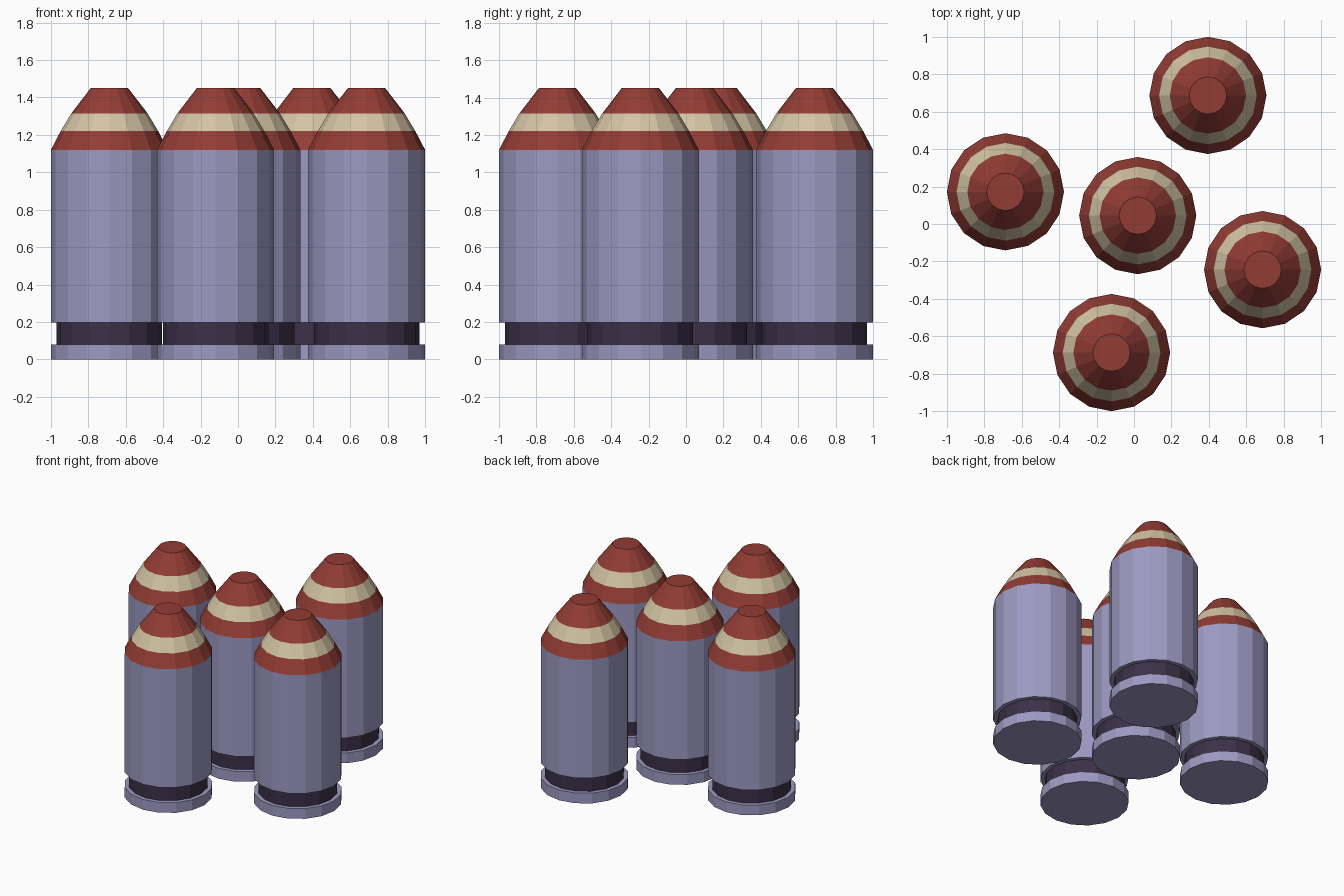
import bpy
from math import cos, sin, tau

if "Cube" in bpy.data.objects:
    bpy.data.objects.remove(bpy.data.objects["Cube"])

SIDES = 16


def material(name, color):
    m = bpy.data.materials.new(name)
    m.diffuse_color = (*color, 1)
    m.use_nodes = True
    m.node_tree.nodes["Principled BSDF"].inputs["Base Color"].default_value = m.diffuse_color
    return m


MATS = [
    material("casing_lavender", (0.34, 0.32, 0.54)),
    material("groove_dark", (0.045, 0.03, 0.065)),
    material("tip_red", (0.29, 0.045, 0.035)),
    material("band_cream", (0.65, 0.55, 0.37)),
]
CASING, GROOVE, RED, CREAM = range(4)

# Profile rings: radius, height, material of the band rising to the next ring
PROFILE = [
    (0.313, 0.00, CASING),   # base rim
    (0.313, 0.08, CASING),   # rim top
    (0.282, 0.08, GROOVE),   # extractor groove
    (0.282, 0.197, CASING),  # ledge under casing
    (0.313, 0.197, CASING),  # casing wall
    (0.313, 1.12, RED),      # lower tip
    (0.261, 1.22, CREAM),    # painted band
    (0.204, 1.315, RED),     # upper tip
    (0.100, 1.45, RED),      # flat nose
]


def lathe(name, profile):
    verts, faces, mats = [], [], []
    for r, z, _ in profile:
        verts += [(r * cos(tau * i / SIDES), r * sin(tau * i / SIDES), z)
                  for i in range(SIDES)]
    for k, (_, _, mat) in enumerate(profile[:-1]):
        a, b = k * SIDES, (k + 1) * SIDES
        for i in range(SIDES):
            j = (i + 1) % SIDES
            faces.append((a + i, a + j, b + j, b + i))
            mats.append(mat)
    # end caps
    last = (len(profile) - 1) * SIDES
    faces.append(tuple(reversed(range(SIDES))))
    faces.append(tuple(range(last, last + SIDES)))
    mats += [profile[0][2], profile[-1][2]]
    mesh = bpy.data.meshes.new(name)
    mesh.from_pydata(verts, [], faces)
    for m in MATS:
        mesh.materials.append(m)
    for poly, m in zip(mesh.polygons, mats):
        poly.material_index = m
    mesh.update()
    return mesh


# Five identical cartridges standing upright
cartridge = lathe("cartridge", PROFILE)
SPOTS = {
    "left": (-0.687, 0.172),
    "back": (0.395, 0.687),
    "middle": (0.02, 0.045),
    "right": (0.687, -0.244),
    "front": (-0.12, -0.687),
}
for where, (x, y) in SPOTS.items():
    ob = bpy.data.objects.new(f"cartridge_{where}", cartridge)
    ob.location = (x, y, 0)
    bpy.context.collection.objects.link(ob)
